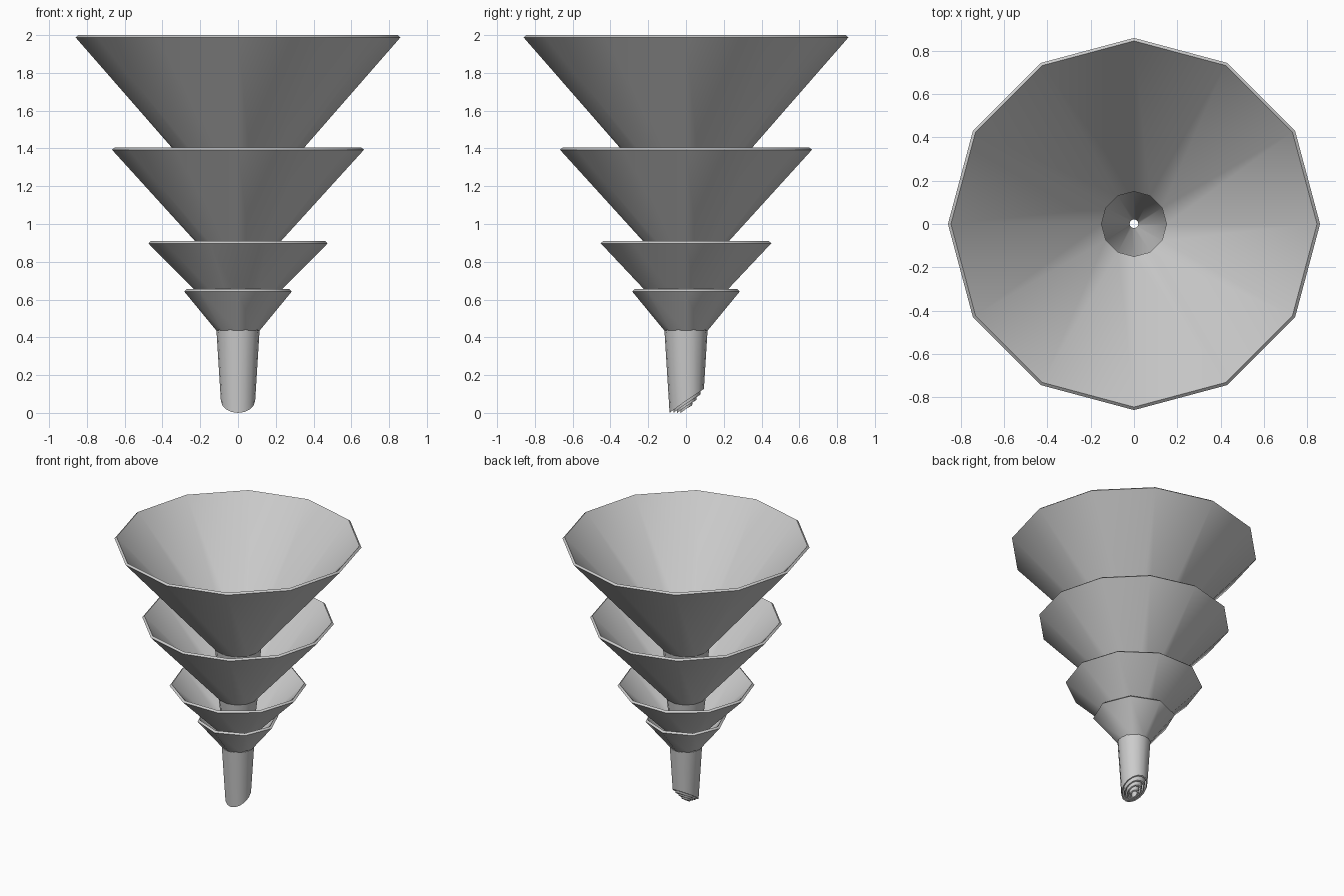
import bpy, bmesh
from math import cos, sin, pi, radians

if "Cube" in bpy.data.objects:
    bpy.data.objects.remove(bpy.data.objects["Cube"])

SLANT = 0.73   # rise of the diagonal spout cut per unit of y


def link_rings(name, rings, closed):
    """Skin a list of equal-length vertex rings into an object."""
    bm = bmesh.new()
    vr = [[bm.verts.new(p) for p in ring] for ring in rings]
    n = len(vr[0])
    pairs = list(zip(vr, vr[1:]))
    if closed:
        pairs.append((vr[-1], vr[0]))
    for a, b in pairs:
        for i in range(n):
            j = (i + 1) % n
            bm.faces.new((a[i], a[j], b[j], b[i]))
    bmesh.ops.recalc_face_normals(bm, faces=bm.faces)
    me = bpy.data.meshes.new(name)
    bm.to_mesh(me)
    bm.free()
    ob = bpy.data.objects.new(name, me)
    bpy.context.collection.objects.link(ob)
    bpy.context.view_layer.objects.active = ob
    ob.select_set(True)
    bpy.ops.object.shade_smooth_by_angle(angle=radians(38))
    ob.select_set(False)


def ring(n, r, z):
    return [(r * cos(2 * pi * i / n), r * sin(2 * pi * i / n), z) for i in range(n)]


def cut_ring(n, r_low, r_top, z_top, r_outer):
    """Bottom ring of a tapered spout, following the diagonal cut."""
    pts = []
    for i in range(n):
        a = 2 * pi * i / n
        z = max(0, (r_low * sin(a) + r_outer) * SLANT)
        r = r_low + (r_top - r_low) * z / z_top
        pts.append((r * cos(a), r * sin(a), z))
    return pts


# name, sides, rim radius, rim height, throat radius, throat height,
# spout tip radius, spout wall
funnels = [
    ("large", 12, 0.86, 2.00, 0.163, 1.19, 0.028, 0.010),
    ("medium", 12, 0.667, 1.405, 0.137, 0.81, 0.047, 0.008),
    ("small", 10, 0.475, 0.91, 0.120, 0.54, 0.066, 0.008),
    ("tiny", 8, 0.285, 0.655, 0.114, 0.435, 0.087, 0.007),
]

for name, n, R, zr, rt, zt, tip, wall in funnels:
    # flared cone with a thin bevelled rim
    link_rings(name + "_funnel_cone", [
        ring(n, R, zr - 0.012), ring(n, rt, zt),
        ring(n, rt - 0.013, zt + 0.006), ring(n, R - 0.014, zr)], True)
    # tapered spout nested in the next funnel, cut at an angle
    m = 12 if n == 12 else 16
    link_rings(name + "_funnel_spout", [
        ring(m, rt, zt), cut_ring(m, tip, rt, zt, tip),
        cut_ring(m, tip - wall, rt - wall, zt, tip),
        ring(m, rt - wall, zt)], True)
